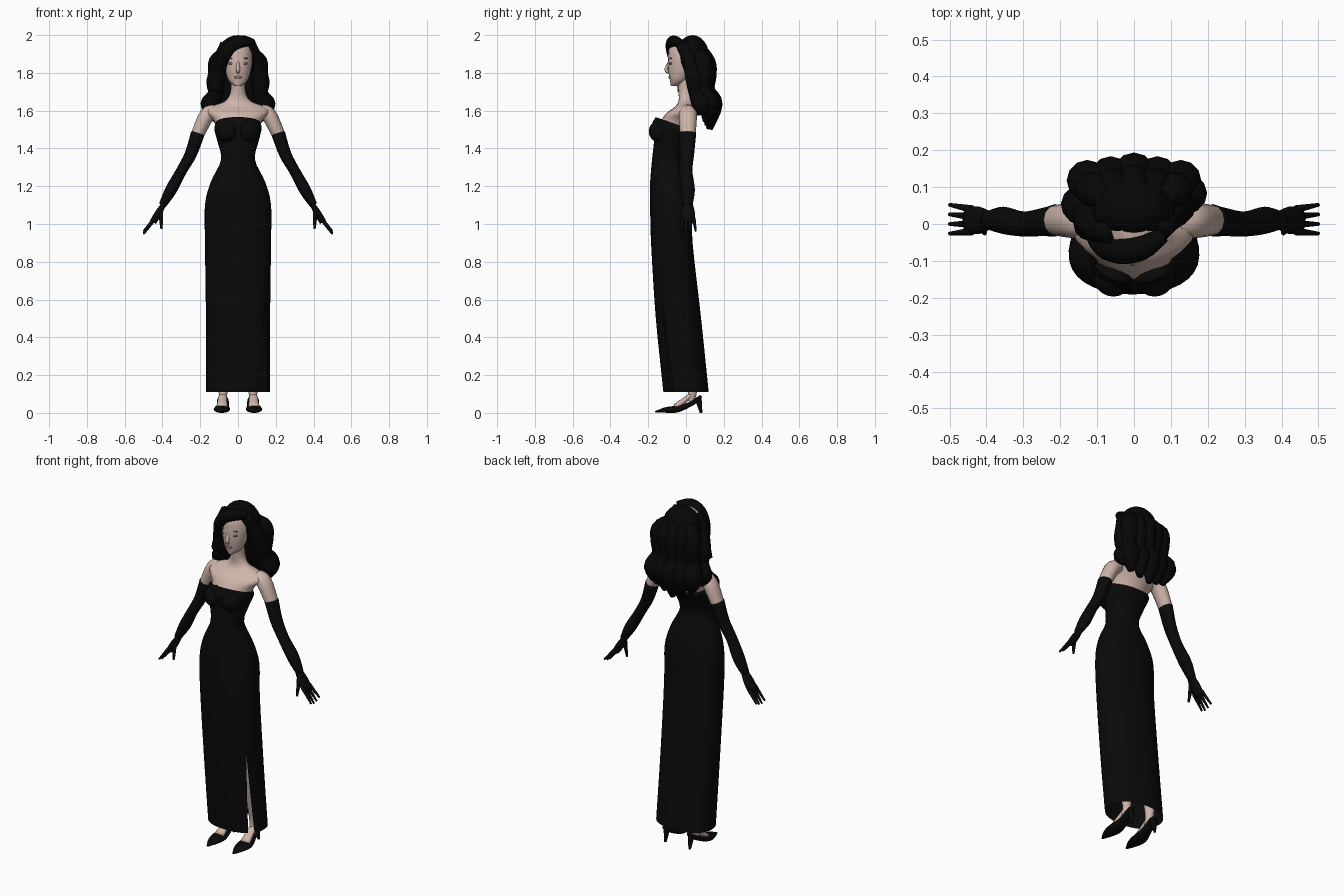
import bpy, bmesh, math
from mathutils import Vector, Matrix

cube = bpy.data.objects.get("Cube")
if cube:
    bpy.data.objects.remove(cube)


def material(name, red, green, blue):
    mat = bpy.data.materials.new(name)
    mat.use_nodes = True
    colour = (red, green, blue, 1)
    mat.diffuse_color = colour
    shader = mat.node_tree.nodes["Principled BSDF"]
    shader.inputs["Base Color"].default_value = colour
    return mat


skin = material("skin", .62, .46, .4)
makeup = material("eye makeup", .2, .14, .12)
lipstick = material("muted lips", .33, .2, .18)
cloth = material("black cloth", .003, .003, .003)
hair = material("black hair", .002, .002, .002)


def finish(bm, name, mat):
    bmesh.ops.remove_doubles(bm, verts=bm.verts, dist=.0002)
    bmesh.ops.recalc_face_normals(bm, faces=bm.faces)
    mesh = bpy.data.meshes.new(name)
    bm.to_mesh(mesh)
    bm.free()
    mesh.materials.append(mat)
    mesh.shade_smooth()
    obj = bpy.data.objects.new(name, mesh)
    bpy.context.collection.objects.link(obj)


def spline(points, steps=4):
    """Fill a list of points with a smooth curve through all their values."""
    keys = [Vector(p) for p in points]
    last = len(keys) - 1
    curve = []
    for i in range(last):
        before, start, end, after = (keys[min(max(i + k, 0), last)] for k in (-1, 0, 1, 2))
        for step in range(steps):
            t = step / steps
            bend_in, bend_out = (end - before) / 2, (after - start) / 2
            gap = end - start
            curve.append(start + bend_in * t + (3 * gap - 2 * bend_in - bend_out) * t * t
                         + (bend_in + bend_out - 2 * gap) * t ** 3)
    return curve + [keys[last]]


def bridge(bm, rings, closed=True, caps=True):
    for low, high in zip(rings, rings[1:]):
        count = len(low)
        for i in range(count if closed else count - 1):
            j = (i + 1) % count
            bm.faces.new((low[i], low[j], high[j], high[i]))
    if caps:
        bm.faces.new(rings[0])
        bm.faces.new(rings[-1])


def rounded(value, exponent):
    return math.copysign(abs(value) ** (2 / exponent), value)


def loft(name, rows, mat, sides=20, exponent=2, start=0, opening=None, rise=None):
    """Stack level rings given as (height, centre y, half width, half depth)."""
    bm = bmesh.new()
    rings = []
    for z, y, width, depth in spline(rows):
        cut = opening(z) if opening else 0
        lift = rise(z) if rise else 0
        ring = []
        for i in range(sides + bool(opening)):
            angle = start + cut + i * (math.tau - 2 * cut) / sides
            across = rounded(math.cos(angle), exponent)
            back = rounded(math.sin(angle), exponent)
            ring.append(bm.verts.new((width * across, y + depth * back, z - lift * back)))
        rings.append(ring)
    bridge(bm, rings, closed=not opening, caps=not opening)
    finish(bm, name, mat)


def tube(name, points, mat, side=1, axis=(0, 1, 0), thin=1, sides=12):
    """Sweep a ring along (x, y, z, radius); thin flattens it across the axis."""
    bm = bmesh.new()
    curve = spline(points)
    path = [Vector((p[0] * side, p[1], p[2])) for p in curve]
    axis = Vector(axis)
    rings = []
    for k, centre in enumerate(path):
        along = (path[min(k + 1, len(path) - 1)] - path[max(k - 1, 0)]).normalized()
        wide = (axis - along * axis.dot(along)).normalized() * curve[k][3]
        flat = wide.cross(along) * thin
        angles = [math.tau * i / sides for i in range(sides)]
        rings.append([bm.verts.new(centre + flat * math.cos(a) + wide * math.sin(a))
                      for a in angles])
    bridge(bm, rings)
    finish(bm, name, mat)


def ball(name, centre, size, mat):
    bm = bmesh.new()
    place = Matrix.Translation(centre) @ Matrix.Diagonal((*size, 1))
    bmesh.ops.create_uvsphere(bm, u_segments=20, v_segments=12, radius=1, matrix=place)
    finish(bm, name, mat)


# Strapless gown with an opening over the left leg, higher at the front
loft("gown", [
    (.11, 0, .17, .12), (.5, -.04, .17, .12), (.9, -.075, .175, .11), (1.1, -.08, .175, .11),
    (1.22, -.09, .145, .1), (1.34, -.1, .09, .08), (1.44, -.08, .11, .09),
    (1.5, -.07, .125, .11), (1.53, -.06, .12, .1)],
    cloth, sides=32, exponent=2.3, start=math.radians(-36),
    opening=lambda z: max(0, .6 - z) * .28,
    rise=lambda z: max(0, z - 1.44) * .4)

# Bare chest, shoulders and neck
loft("upper_body", [
    (1.42, -.07, .09, .07), (1.5, -.06, .11, .09), (1.55, -.04, .13, .09),
    (1.59, -.02, .165, .08), (1.62, 0, .15, .06), (1.65, 0, .07, .04),
    (1.7, 0, .04, .04), (1.78, -.01, .04, .04)], skin)

# Head and face
loft("head", [
    (1.73, -.06, .015, .02), (1.76, -.04, .05, .045), (1.82, -.02, .07, .075),
    (1.88, -.01, .078, .085), (1.94, 0, .07, .085), (1.97, .01, .04, .05)], skin)
tube("nose", [(0, -.09, 1.86, .006), (0, -.105, 1.815, .012), (0, -.085, 1.8, .006)],
     skin, axis=(1, 0, 0), thin=.8)
ball("lips", (0, -.085, 1.777), (.02, .008, .008), lipstick)

for side, label in ((1, "left"), (-1, "right")):
    ball(f"{label}_eye", (.033 * side, -.08, 1.85), (.018, .01, .007), makeup)
    ball(f"{label}_brow", (.036 * side, -.08, 1.877), (.02, .008, .004), makeup)
    ball(f"{label}_ear", (.077 * side, 0, 1.855), (.01, .016, .027), skin)
    ball(f"{label}_bust", (.056 * side, -.137, 1.49), (.056, .06, .06), cloth)

    # Arm and long glove
    tube(f"{label}_upper_arm", [
        (.12, .01, 1.6, .04), (.165, .01, 1.575, .048), (.22, .01, 1.46, .04)],
        skin, side, thin=.85)
    tube(f"{label}_glove", [
        (.213, .01, 1.48, .044), (.25, .005, 1.37, .038), (.3, 0, 1.28, .034),
        (.355, .01, 1.18, .037), (.4, .01, 1.1, .024)], cloth, side, thin=.84)
    tube(f"{label}_palm", [
        (.39, .01, 1.11, .025), (.42, .01, 1.06, .037), (.45, .01, 1.01, .036)],
        cloth, side, thin=.5)
    for k, reach in enumerate((.96, 1.05, 1, .85)):
        y = .02 * k - .02
        tube(f"{label}_finger_{k}", [
            (.44, y, 1.03, .011), (.5, y * 1.3, 1.03 - .08 * reach, .005)], cloth, side)
    tube(f"{label}_thumb", [(.41, -.01, 1.07, .014), (.405, -.025, .975, .006)], cloth, side)

    # Leg, instep and high-heeled shoe
    tube(f"{label}_leg", [
        (.085, -.06, .9, .07), (.09, -.02, .55, .05), (.09, .01, .33, .045),
        (.08, .035, .13, .025), (.08, .02, .06, .02)], skin, side)
    tube(f"{label}_instep", [(.08, .035, .1, .02), (.085, -.055, .03, .03)],
         skin, side, axis=(1, 0, 0), thin=.6)
    tube(f"{label}_shoe", [
        (.08, .08, .09, .018), (.08, .06, .07, .03), (.08, .01, .04, .032),
        (.085, -.05, .02, .044), (.085, -.11, .015, .034), (.085, -.165, .006, .006)],
        cloth, side, axis=(1, 0, 0), thin=.42)
    tube(f"{label}_stiletto", [(.08, .065, .075, .018), (.08, .08, 0, .007)], cloth, side)

    # Waved lock beside the face, slightly further forward on the right
    shift = side * .015
    tube(f"{label}_side_lock", [
        (.06, -.02, 1.95, .035), (.095, shift, 1.87, .036), (.12, .03 + shift, 1.76, .046),
        (.12, .04 + shift, 1.69, .04), (.145, .07 + shift, 1.63, .054),
        (.135, .08 + shift, 1.58, .02)], hair, side)

# Cap of hair with a fringe swept across the forehead
ball("hair_cap", (0, .035, 1.885), (.113, .088, .115), hair)
tube("swept_fringe", [
    (.08, -.03, 1.96, .02), (.02, -.065, 1.965, .034), (-.04, -.072, 1.935, .036),
    (-.08, -.055, 1.87, .036), (-.1, -.02, 1.8, .036), (-.12, 0, 1.71, .045)], hair)

# Overlapping waved locks down the back, shorter toward the sides
for k in range(-2, 3):
    x, edge, short = k * .055, abs(k) * .01, abs(k) * .02
    tube(f"back_lock_{k + 2}", [
        (x * .6, .06, 1.95 - short, .03), (x, .11 - edge, 1.86, .045),
        (x, .115 - edge, 1.79, .047), (x, .11 - edge, 1.71, .043),
        (x * 1.15, .138 - edge, 1.63, .056), (x, .125 - edge, 1.5 + short, .016)], hair)
